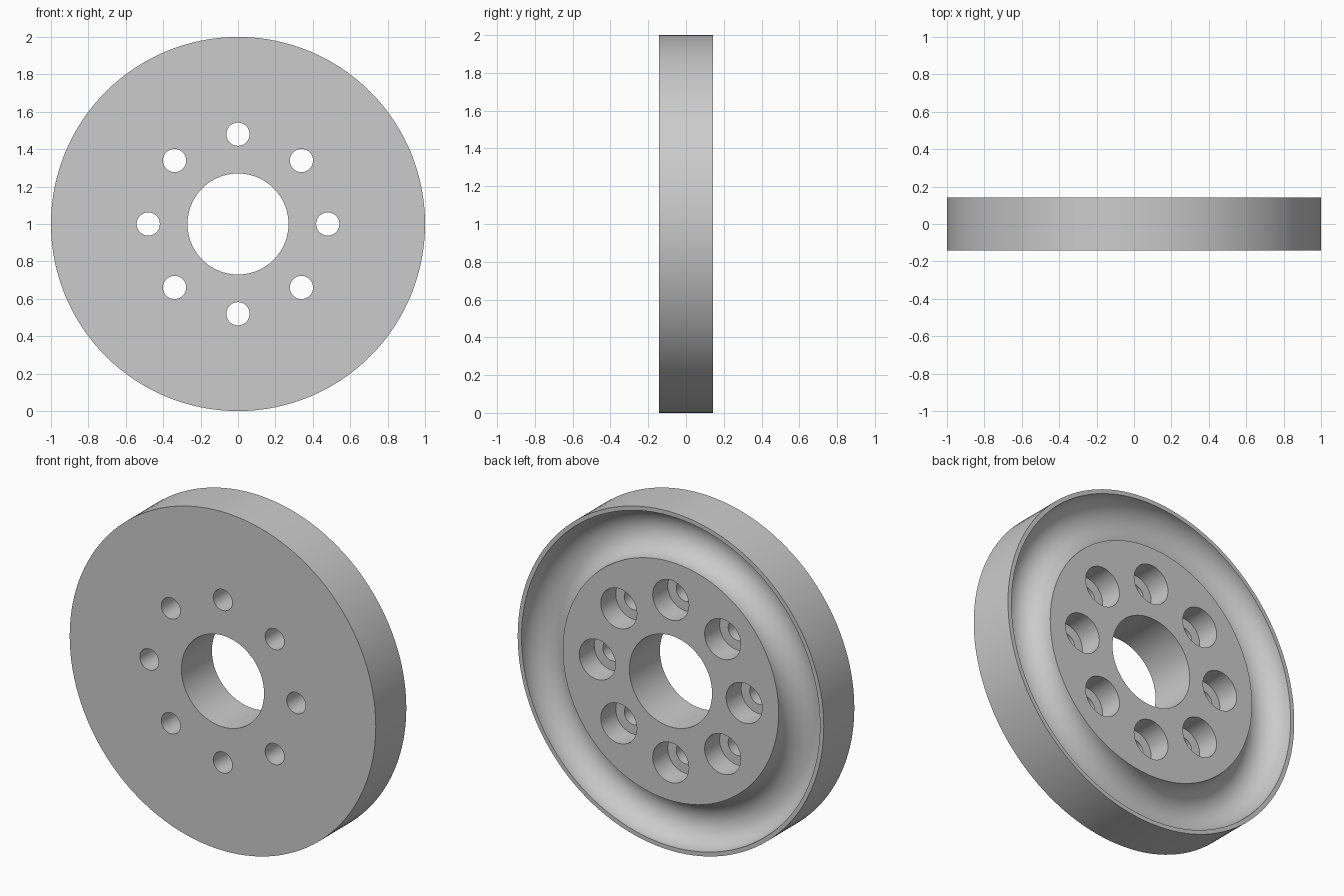
import bpy, bmesh, math
from mathutils import Matrix, Vector

cube = bpy.data.objects.get("Cube")
if cube:
    bpy.data.objects.remove(cube, do_unlink=True)

HALF = 0.1425                                  # half of the wheel thickness
BORE, HUB, LIP, RIM = 0.27, 0.705, 0.975, 1.0  # radii
HOLE_CIRCLE, HOLE_R, SINK_R, SINK_DEPTH = 0.48, 0.062, 0.118, 0.14
AXIS = Vector((0, 0, 1))                       # wheel centre

grey = bpy.data.materials.new("light_grey")
grey.use_nodes = True
colour = (0.6, 0.6, 0.6, 1)
grey.diffuse_color = colour
grey.node_tree.nodes["Principled BSDF"].inputs["Base Color"].default_value = colour


def make_object(name, bm):
    bmesh.ops.recalc_face_normals(bm, faces=bm.faces)
    mesh = bpy.data.meshes.new(name)
    bm.to_mesh(mesh)
    bm.free()
    mesh.materials.append(grey)
    obj = bpy.data.objects.new(name, mesh)
    bpy.context.collection.objects.link(obj)
    return obj


def cut_ring_of_holes(target, radius, y0, y1):
    """Cut eight equal round holes between depths y0 and y1."""
    bm = bmesh.new()
    for i in range(8):
        a = i * math.tau / 8
        spot = AXIS + Vector((math.cos(a) * HOLE_CIRCLE, (y0 + y1) / 2, math.sin(a) * HOLE_CIRCLE))
        bmesh.ops.create_cone(bm, cap_ends=True, segments=48, radius1=radius, radius2=radius,
                              depth=y1 - y0,
                              matrix=Matrix.Translation(spot) @ Matrix.Rotation(math.pi / 2, 4, 'X'))
    cutter = make_object("hole_cutter", bm)
    cutter.hide_render = True
    mod = target.modifiers.new("holes", 'BOOLEAN')
    mod.operation, mod.solver, mod.object = 'DIFFERENCE', 'EXACT', cutter
    bpy.context.view_layer.objects.active = target
    bpy.ops.object.modifier_apply(modifier=mod.name)
    bpy.data.objects.remove(cutter, do_unlink=True)


# Wheel cross-section (radius, y) with a half-round groove in the back
mid, groove = (HUB + LIP) / 2, (LIP - HUB) / 2
profile = [(BORE, -HALF), (BORE, HALF)]
for i in range(25):
    a = math.pi * i / 24
    profile.append((mid - groove * math.cos(a), HALF - groove * math.sin(a)))
profile += [(RIM, HALF), (RIM, -HALF)]

# Wheel body turned around its axle
bm = bmesh.new()
verts = [bm.verts.new((r, y, 1)) for r, y in profile]
edges = [bm.edges.new((v, verts[(i + 1) % len(verts)])) for i, v in enumerate(verts)]
bmesh.ops.spin(bm, geom=verts + edges, cent=AXIS, axis=(0, 1, 0),
               angle=math.tau, steps=128, use_duplicate=False)
bmesh.ops.remove_doubles(bm, verts=bm.verts, dist=0.0001)
wheel = make_object("wheel", bm)

# Through holes, then wider recesses from the back
cut_ring_of_holes(wheel, HOLE_R, -HALF - 0.1, HALF + 0.1)
cut_ring_of_holes(wheel, SINK_R, HALF - SINK_DEPTH, HALF + 0.1)

bpy.ops.object.select_all(action='DESELECT')
wheel.select_set(True)
bpy.context.view_layer.objects.active = wheel
bpy.ops.object.shade_smooth_by_angle(angle=math.radians(30))
